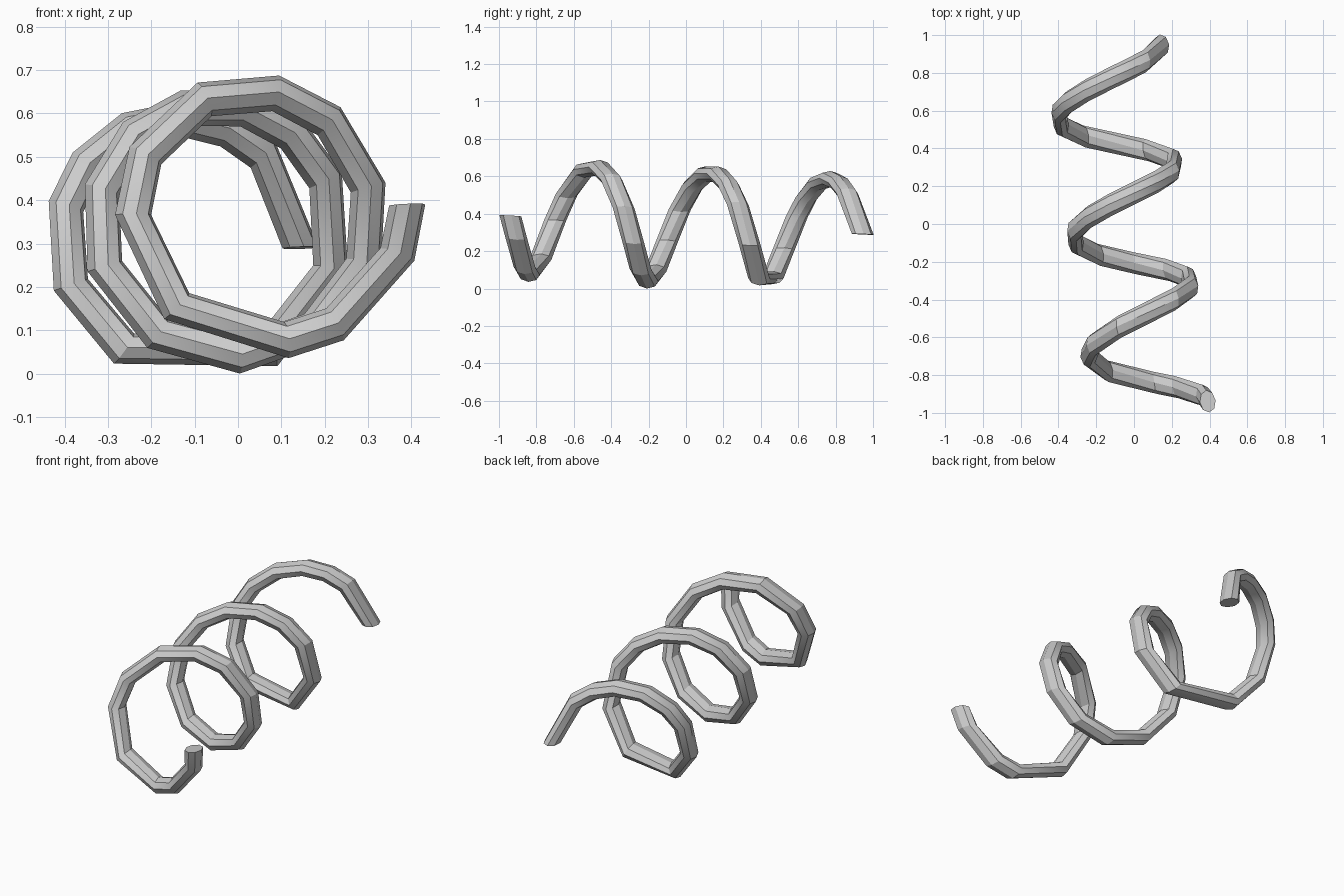
import bpy, bmesh
from math import sin, cos, tau, radians
from mathutils import Vector

if "Cube" in bpy.data.objects:
    bpy.data.objects.remove(bpy.data.objects["Cube"])

# Helix axis, slightly tilted from the y direction
start = Vector((0.095, -0.978, 0.387))
turn = Vector((-0.082, 0.628, -0.033))
d = turn.normalized()
u = (Vector((1, 0, 0)) - d * d.x).normalized()
v = u.cross(d)

RADIUS, HALF_THICK, HALF_WIDE, SIDES, PHASE = 0.298, 0.042, 0.059, 8, 2

# Uneven low-poly steps, in degrees for each of the three turns
steps = [
    [0, 22, 63, 85, 136, 182, 210, 249, 283, 311, 346],
    [20, 55, 90, 127, 165, 200, 230, 257, 285, 310, 336],
    [16, 61, 126, 163, 199, 221, 247, 273, 294, 314, 360],
]

bm = bmesh.new()
rings = []
for n, angles in enumerate(steps):
    for a in angles:
        t = n + a / 360
        ang = radians(PHASE - a)
        radial = u * cos(ang) + v * sin(ang)
        centre = start + turn * t + radial * RADIUS
        rings.append([bm.verts.new(centre
                                   + radial * HALF_THICK * cos(tau * k / SIDES)
                                   + d * HALF_WIDE * sin(tau * k / SIDES))
                      for k in range(SIDES)])

# Tube walls and end caps
for a, b in zip(rings, rings[1:]):
    for k in range(SIDES):
        j = (k + 1) % SIDES
        bm.faces.new((a[k], a[j], b[j], b[k]))
bm.faces.new(rings[0])
bm.faces.new(rings[-1])
bmesh.ops.recalc_face_normals(bm, faces=bm.faces)

# Stand on the ground
low = min(p.co.z for p in bm.verts)
bmesh.ops.translate(bm, verts=bm.verts, vec=(0, 0, -low))

mesh = bpy.data.meshes.new("coil_spring")
bm.to_mesh(mesh)
bm.free()
coil = bpy.data.objects.new("coil_spring", mesh)
bpy.context.collection.objects.link(coil)
bpy.context.view_layer.objects.active = coil
coil.select_set(True)
bpy.ops.object.shade_smooth_by_angle(angle=radians(30))
